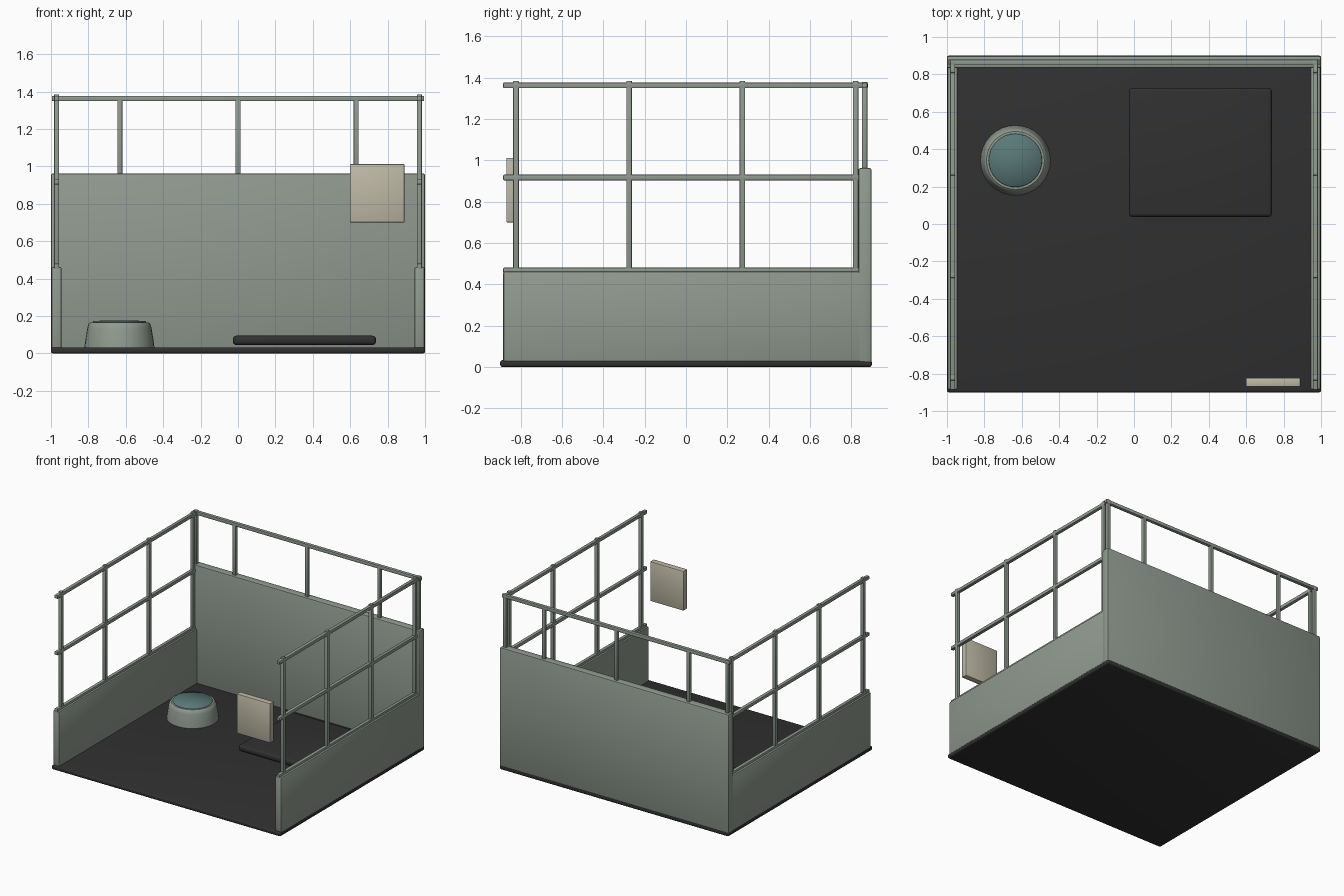
import bpy
import bmesh
import math
from mathutils import Matrix, Vector

cube = bpy.data.objects.get("Cube")
if cube:
    bpy.data.objects.remove(cube, do_unlink=True)


def material(name, rgb):
    mat = bpy.data.materials.new(name)
    mat.use_nodes = True
    mat.diffuse_color = (*rgb, 1)
    mat.node_tree.nodes["Principled BSDF"].inputs["Base Color"].default_value = (*rgb, 1)
    return mat


GREEN = material("grey green paint", (0.28, 0.325, 0.28))
BLACK = material("dark rubber", (0.03, 0.03, 0.03))
CREAM = material("cream board", (0.52, 0.49, 0.38))
TEAL = material("teal cushion", (0.10, 0.19, 0.185))


def finish(name, bm, mat, angle=35):
    mesh = bpy.data.meshes.new(name)
    bmesh.ops.recalc_face_normals(bm, faces=bm.faces)
    bm.to_mesh(mesh)
    bm.free()
    mesh.materials.append(mat)
    obj = bpy.data.objects.new(name, mesh)
    bpy.context.collection.objects.link(obj)
    bpy.ops.object.select_all(action='DESELECT')
    obj.select_set(True)
    bpy.context.view_layer.objects.active = obj
    bpy.ops.object.shade_smooth_by_angle(angle=math.radians(angle))
    return obj


def box(name, low, high, mat, bevel=0.004, segments=2):
    """Bevelled box between two opposite corners."""
    low, high = Vector(low), Vector(high)
    bm = bmesh.new()
    bmesh.ops.create_cube(bm, size=1, matrix=Matrix.Translation((low + high) / 2)
                          @ Matrix.Diagonal((*(high - low), 1)))
    bmesh.ops.bevel(bm, geom=bm.edges[:], offset=bevel, segments=segments,
                    profile=0.5, affect='EDGES')
    return finish(name, bm, mat)


def lathe(name, profile, centre, mat, angle=35, steps=32):
    """Spin (radius, height) points around a vertical axis."""
    bm = bmesh.new()
    verts = [bm.verts.new((r, 0, z)) for r, z in profile]
    edges = [bm.edges.new(pair) for pair in zip(verts, verts[1:])]
    bmesh.ops.spin(bm, geom=verts + edges, cent=(0, 0, 0), axis=(0, 0, 1),
                   angle=math.tau, steps=steps)
    bmesh.ops.remove_doubles(bm, verts=bm.verts, dist=0.0005)
    bmesh.ops.translate(bm, verts=bm.verts, vec=centre)
    return finish(name, bm, mat, angle)


HALF = 0.0135  # half thickness of posts and rails
RAIL_X, BACK_Y = 0.97, 0.865
TOP = 1.363


def post(name, x, y, bottom, top):
    box(name, (x - HALF, y - HALF, bottom), (x + HALF, y + HALF, top), GREEN)


# Floor and solid walls
box("floor", (-1, -0.9, 0), (1, 0.9, 0.033), BLACK, 0.011, 3)
box("back_wall", (-1, 0.834, 0.02), (1, 0.898, 0.963), GREEN, 0.01)

# Side walls with railings
for side, label in ((1, "left"), (-1, "right")):
    edges = sorted((side * 0.943, side * 0.998))
    box(label + "_wall", (edges[0], -0.885, 0.02), (edges[1], 0.85, 0.462), GREEN, 0.01)
    x = side * RAIL_X
    for level, z, end in (("bottom", 0.467, 0.84), ("middle", 0.917, 0.84), ("top", TOP, 0.88)):
        box(f"{label}_{level}_rail", (x - HALF, -0.885, z - HALF),
            (x + HALF, end, z + HALF), GREEN)
    for i in range(4):
        post(f"{label}_post_{i + 1}", x, -0.823 + i * 0.548, 0.45, 1.385)
    post(label + "_corner_post", x, BACK_Y, 0.95, 1.38)

# Back railing
box("back_top_rail", (-0.995, BACK_Y - HALF, TOP - HALF),
    (0.995, BACK_Y + HALF, TOP + HALF), GREEN)
for i in (-1, 0, 1):
    post(f"back_post_{i + 2}", i * 0.632, BACK_Y, 0.95, TOP)

# Notice board, floor mat and round stool
box("notice_board", (0.598, -0.87, 0.7), (0.89, -0.823, 1.012), CREAM, 0.005)
box("floor_mat", (-0.028, 0.038, 0.045), (0.738, 0.728, 0.095), BLACK, 0.02, 4)
CENTRE = (-0.634, 0.34, 0)
lathe("stool_base", [(0, 0.033), (0.187, 0.033), (0.184, 0.06), (0.172, 0.135),
                     (0.165, 0.158), (0.155, 0.166), (0, 0.168)], CENTRE, GREEN)
lathe("stool_cushion", [(0.14, 0.16), (0.143, 0.168), (0.139, 0.174), (0, 0.177)],
      CENTRE, TEAL, 80)
